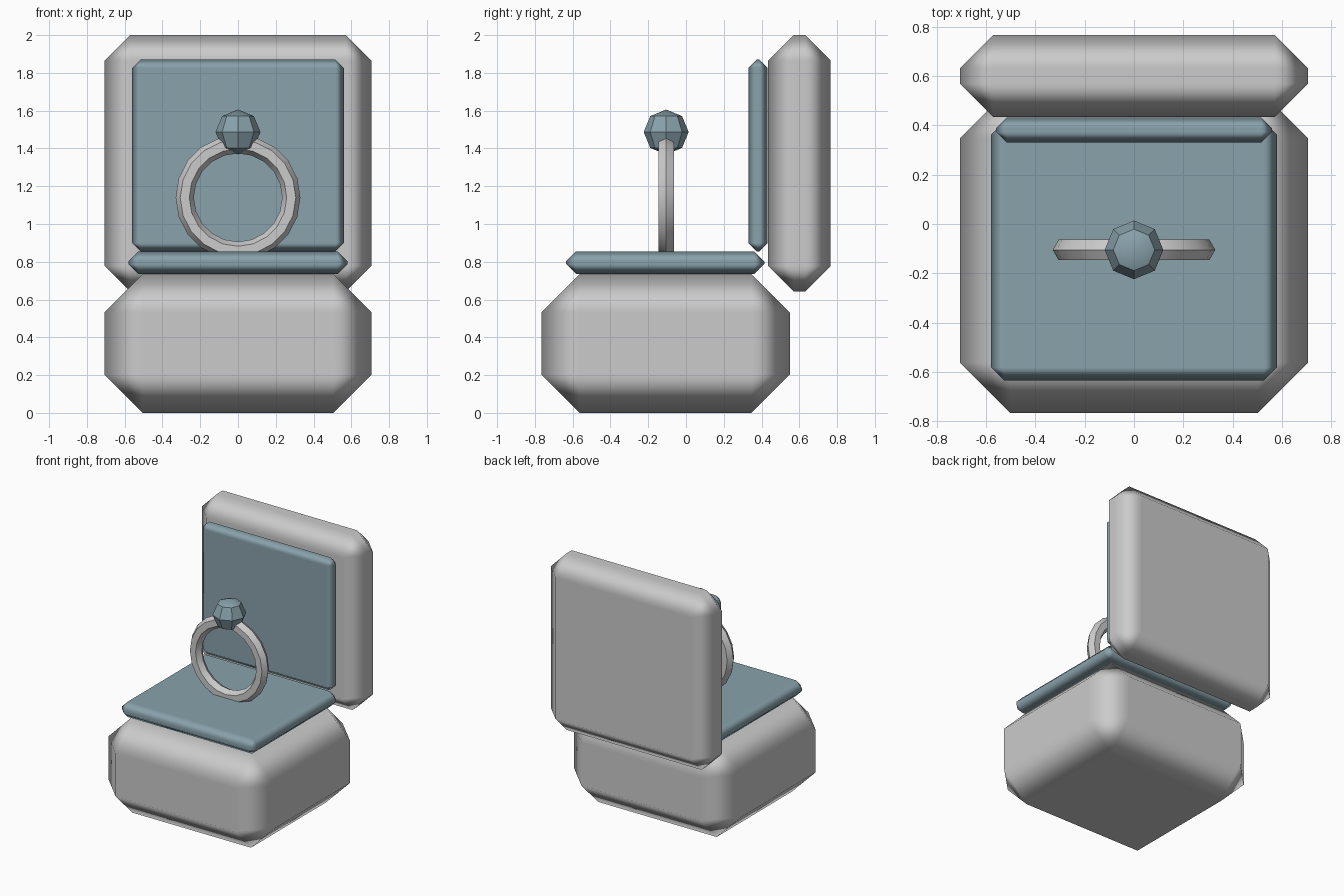
import bpy
from math import pi, radians

if "Cube" in bpy.data.objects:
    bpy.data.objects.remove(bpy.data.objects["Cube"])

blue = bpy.data.materials.new("slate_blue")
blue.diffuse_color = (0.25, 0.36, 0.41, 1)
blue.use_nodes = True
blue.node_tree.nodes["Principled BSDF"].inputs["Base Color"].default_value = blue.diffuse_color


def chamfered_box(name, lo, hi, bevel, mat=None):
    """Box between two corners with one-segment chamfers and soft shading."""
    bpy.ops.mesh.primitive_cube_add(size=1, location=[(a + b) / 2 for a, b in zip(lo, hi)])
    ob = bpy.context.object
    ob.name = name
    ob.scale = [b - a for a, b in zip(lo, hi)]
    bpy.ops.object.transform_apply(location=False, rotation=False, scale=True)
    bpy.ops.object.shade_smooth()
    mod = ob.modifiers.new("chamfer", 'BEVEL')
    mod.width = bevel
    mod.segments = 1
    mod.limit_method = 'NONE'
    mod.harden_normals = True
    if mat:
        ob.data.materials.append(mat)
    return ob


# Case: base and open lid
chamfered_box("box_base", (-0.707, -0.766, 0), (0.707, 0.55, 0.735), 0.203)
chamfered_box("box_lid", (-0.707, 0.435, 0.643), (0.707, 0.766, 2.0), 0.135)

# Cushions
chamfered_box("base_cushion", (-0.58, -0.635, 0.735), (0.58, 0.415, 0.855), 0.053, blue)
chamfered_box("lid_cushion", (-0.56, 0.33, 0.855), (0.56, 0.432, 1.87), 0.044, blue)

# Ring band: low-poly torus with hexagonal section, standing in the cushion
bpy.ops.mesh.primitive_torus_add(major_segments=20, minor_segments=6, major_radius=0.282,
                                 minor_radius=0.048, location=(0, -0.105, 1.14),
                                 rotation=(pi / 2, 0, 0))
bpy.context.object.name = "ring_band"
bpy.ops.object.shade_smooth_by_angle(angle=radians(30))

# Gem: faceted ball on top of the band
bpy.ops.mesh.primitive_uv_sphere_add(segments=8, ring_count=4, radius=0.119,
                                     location=(0, -0.105, 1.487))
gem = bpy.context.object
gem.name = "gem"
gem.data.materials.append(blue)
bpy.ops.object.shade_smooth_by_angle(angle=radians(30))
